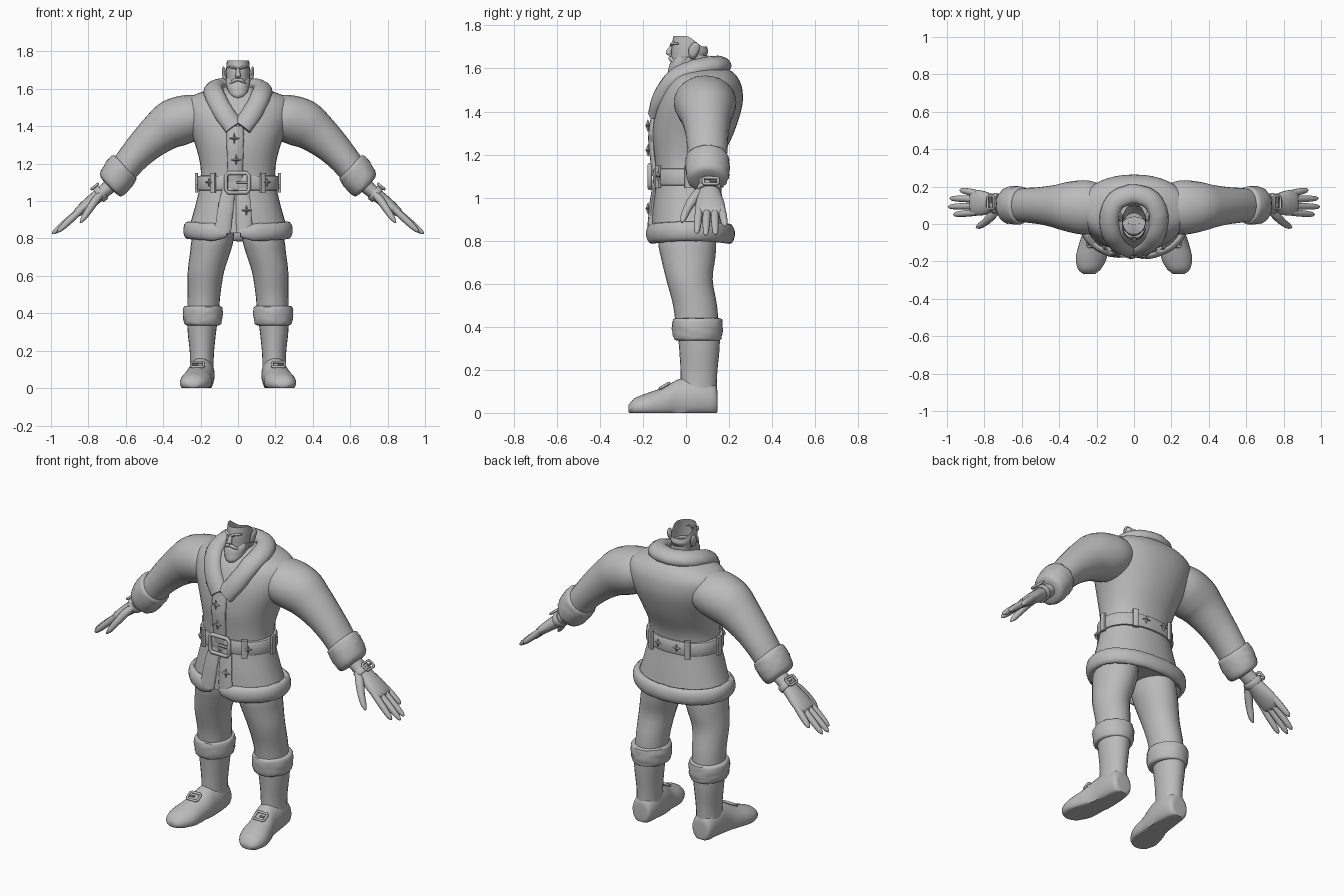
import bpy, bmesh, math, random
from mathutils import Vector as V

random.seed(3)
grey = bpy.data.materials.new("plain grey")
grey.diffuse_color = (0.5, 0.5, 0.5, 1)


def finish(name, bm, mirror=False, angle=50):
    bmesh.ops.recalc_face_normals(bm, faces=bm.faces)
    me = bpy.data.meshes.new(name)
    bm.to_mesh(me)
    bm.free()
    for p in me.polygons:
        p.use_smooth = True
    me.set_sharp_from_angle(angle=math.radians(angle))
    me.materials.append(grey)
    ob = bpy.data.objects.new(name, me)
    bpy.context.collection.objects.link(ob)
    if mirror:
        m = ob.modifiers.new("mirror", 'MIRROR')
        m.use_mirror_merge = False
    return ob


def spline(rows, k, closed=False):
    """Catmull-Rom interpolation of number rows."""
    n, out = len(rows), []
    get = (lambda i: rows[i % n]) if closed else (lambda i: rows[max(0, min(n - 1, i))])
    for i in range(n if closed else n - 1):
        for j in range(k):
            t = j / k
            out.append([0.5 * (2 * b + (c - a) * t + (2 * a - 5 * b + 4 * c - d) * t * t
                               + (3 * b - a - 3 * c + d) * t ** 3)
                        for a, b, c, d in zip(get(i - 1), get(i), get(i + 1), get(i + 2))])
    return out if closed else out + [list(rows[-1])]


def tube(name, rows, up, axis=None, n=20, k=4, e=2.0, closed=False, mirror=False,
         fur=0.0, caps=True, shape=None, angle=50):
    """Skin ellipses (x, y, z, radius along up, radius across) along a path."""
    rows = spline(rows, k, closed)
    pts, m = [V(r[:3]) for r in rows], len(rows)
    bm, rings = bmesh.new(), []
    for i, r in enumerate(rows):
        if axis:
            t = V(axis)
        elif closed:
            t = (pts[(i + 1) % m] - pts[i - 1]).normalized()
        else:
            t = (pts[min(i + 1, m - 1)] - pts[max(i - 1, 0)]).normalized()
        u = V(up(pts[i]) if callable(up) else up)
        a = (u - t * u.dot(t)).normalized()
        b = t.cross(a)
        ring = []
        for j in range(n):
            th = 2 * math.pi * j / n
            c, s = math.cos(th), math.sin(th)
            f = 1 + random.uniform(-fur, fur)
            co = pts[i] + a * (r[3] * f * math.copysign(abs(c) ** (2 / e), c)) \
                + b * (r[4] * f * math.copysign(abs(s) ** (2 / e), s))
            ring.append(bm.verts.new(shape(co) if shape else co))
        rings.append(ring)
    for i in range(m if closed else m - 1):
        p, q = rings[i], rings[(i + 1) % m]
        for j in range(n):
            bm.faces.new((p[j], p[(j + 1) % n], q[(j + 1) % n], q[j]))
    if caps and not closed:
        bm.faces.new(rings[0])
        bm.faces.new(rings[-1])
    return finish(name, bm, mirror, angle)


def frame(name, c, u, v, w, h, r, mirror=False):
    """Rectangular buckle frame with a centre prong."""
    c, u, v = V(c), V(u).normalized(), V(v).normalized()
    nrm = u.cross(v)
    rows = [(*(c + u * w * x + v * h * y), r, r)
            for x, y in ((-1, -.7), (-.8, -1), (.8, -1), (1, -.7), (1, .7), (.8, 1), (-.8, 1), (-1, .7))]
    tube(name, rows, nrm, n=8, k=1, closed=True, mirror=mirror)
    prong = [(*(c + u * w * x), r * .8, r * .8) for x in (-.1, 1)]
    tube(name + "_prong", prong, nrm, n=6, k=1, mirror=mirror)


def star(name, c, nrm, r, mirror=False):
    """Raised four-pointed stud."""
    c, nrm = V(c), V(nrm).normalized()
    side = nrm.cross(V((0, 0, 1))).normalized()
    up = side.cross(nrm)
    bm = bmesh.new()
    rim = []
    for i in range(8):
        q = r if i % 2 == 0 else r * .32
        th = i * math.pi / 4
        rim.append(bm.verts.new(c + side * q * math.cos(th) + up * q * math.sin(th)))
    tip, base = bm.verts.new(c + nrm * .012), bm.verts.new(c - nrm * .01)
    for i in range(8):
        bm.faces.new((rim[i], rim[(i + 1) % 8], tip))
        bm.faces.new((rim[i], rim[(i + 1) % 8], base))
    finish(name, bm, mirror, 20)


X, Y, Z = (1, 0, 0), (0, 1, 0), (0, 0, 1)

# Coat: height, half width, front y, back y
coat = [(.83, .272, -.165, .195), (.95, .235, -.157, .178), (1.08, .205, -.14, .158),
        (1.18, .2, -.145, .168), (1.3, .228, -.155, .222), (1.42, .275, -.14, .26),
        (1.5, .29, -.11, .262), (1.55, .265, -.08, .245), (1.585, .19, -.045, .215),
        (1.61, .1, 0, .16)]
tube("coat", [(0, (f + b) / 2, z, w, (b - f) / 2) for z, w, f, b in coat], X, Z, n=40, e=2.2)

# Sleeves, fur cuffs
arm_dir = (.72, 0, -.69)
tube("sleeve", [(.16, .085, 1.46, .1, .12), (.25, .088, 1.445, .125, .145), (.345, .092, 1.415, .13, .135),
                (.42, .095, 1.365, .112, .115), (.5, .098, 1.295, .094, .1), (.57, .1, 1.22, .082, .093),
                (.64, .1, 1.13, .075, .085)], (.6, 0, .8), n=24, mirror=True)
tube("sleeve_cuff", [(.6, .1, 1.19, .06, .06), (.605, .1, 1.182, .088, .096), (.625, .1, 1.158, .096, .104),
                     (.655, .1, 1.118, .094, .102), (.682, .1, 1.082, .08, .09), (.688, .1, 1.075, .045, .05)],
     X, arm_dir, n=28, k=3, mirror=True, fur=.025)

# Hands: palm, four fingers, thumb
hn = (.63, 0, .77)
tube("palm", [(.66, .105, 1.1, .04, .05), (.72, .108, 1.05, .036, .045), (.77, .11, 1.01, .034, .055),
              (.82, .112, .97, .03, .068), (.862, .115, .935, .022, .066), (.875, .115, .925, .008, .05)],
     hn, n=18, mirror=True)
for nm, y0, y1, tx, tz in (("index", .062, .05, .965, .835), ("middle", .097, .092, .993, .825),
                           ("ring", .132, .137, .985, .828), ("little", .164, .182, .93, .868)):
    a, b = V((.84, y0, .953)), V((tx, y1, tz))
    tube(nm + "_finger", [(*a.lerp(b, t), r, r) for t, r in
                          ((0, .018), (.4, .0185), (.75, .016), (.93, .011), (1, .003))],
         hn, n=10, k=3, mirror=True)
tube("thumb", [(.735, .075, 1.035, .02, .025), (.765, .04, 1.0, .022, .024), (.795, .01, .955, .019, .02),
               (.825, -.01, .91, .015, .016), (.843, -.018, .885, .004, .005)], hn, n=12, mirror=True)

# Wrist strap with buckle
tube("wrist_strap", [(.722, .108, 1.05, .042, .052), (.727, .108, 1.046, .046, .056),
                     (.743, .108, 1.032, .046, .058), (.748, .108, 1.028, .042, .054)],
     hn, n=20, k=1, mirror=True)
frame("wrist_buckle", (.766, .115, 1.078), Y, (.77, 0, -.63), .035, .022, .007, True)

# Fur collar, front placket, skirt edging and hem
side = [(.095, .125, 1.617), (.132, .04, 1.6), (.12, -.055, 1.555), (.075, -.115, 1.47), (.02, -.145, 1.395)]
collar = [(-x, y, z) for x, y, z in reversed(side)] + [(0, .16, 1.62)] + side
tube("fur_collar", [(*p, .038 - .008 * (abs(p[0]) < .03 and p[1] < 0), .054) for p in collar],
     lambda p: p - V((0, .06, 1.3)), n=14, k=5, fur=.035)
tube("coat_placket", [(-.015, -.143, 1.4, .015, .045), (-.015, -.158, 1.3, .017, .046),
                      (-.015, -.152, 1.2, .017, .043), (-.015, -.142, 1.1, .015, .04)],
     (0, -1, 0), n=14, k=6, fur=.05)
for nm, x0, x1 in (("left", .025, .035), ("right", -.05, -.085)):
    tube("skirt_edge_" + nm, [(x0, -.142, 1.07, .012, .035), ((x0 + x1) / 2, -.158, .95, .014, .042),
                              (x1, -.165, .83, .016, .045)], (0, -1, 0), n=14, k=6, fur=.05)
hem = []
for i in range(25):
    th = math.radians(-88 + 347 * i / 24)
    c, s = math.cos(th), math.sin(th)
    end = .55 if i in (0, 24) else 1
    hem.append((.268 * math.copysign(abs(c) ** .92, c), .017 + .185 * math.copysign(abs(s) ** .92, s),
                .832 + .012 * c * c, .046 * end, .025 * end))
tube("fur_hem", hem, Z, n=14, k=3, fur=.04)

# Belt, loops, buckle and studs
tube("belt", [(0, .009, z, w, w - .056) for z, w in
              ((1.055, .2), (1.058, .216), (1.068, .22), (1.125, .218), (1.134, .213), (1.137, .195))],
     X, Z, n=40, k=1, e=2.2, angle=40)
frame("belt_buckle", (-.003, -.168, 1.098), X, Z, .062, .052, .011)
for i, deg in enumerate((-55, 0, 60)):
    th = math.radians(deg)
    x, y = .222 * math.cos(th) ** .91, .009 + .167 * math.copysign(abs(math.sin(th)) ** .91, math.sin(th))
    tube("belt_loop_%d" % i, [(x, y, 1.045, .009, .016), (x, y, 1.15, .009, .016)],
         (x, y * 1.4, 0), Z, n=12, k=1, e=5, mirror=True)
star("belt_stud_front", (.155, -.128, 1.1), (.5, -1, 0), .026, True)
star("belt_stud_back", (.06, .174, 1.1), (.2, 1, 0), .026, True)
star("coat_stud_top", (-.02, -.177, 1.335), (0, -1, 0), .03)
star("coat_stud_middle", (-.01, -.176, 1.22), (0, -1, 0), .03)
star("coat_stud_skirt", (.045, -.176, .95), (0, -1, 0), .03)

# Trousers, boots, boot fur
tube("trouser_leg", [(.115, 0, .95, .1, .13), (.135, .005, .8, .112, .135), (.15, .01, .72, .107, .126),
                     (.172, .016, .62, .097, .108), (.182, .042, .5, .088, .102), (.187, .052, .4, .085, .1)],
     X, Z, n=24, mirror=True)
tube("boot_shaft", [(.188, .058, .4, .084, .1), (.193, .062, .3, .076, .094), (.193, .06, .18, .064, .085),
                    (.195, .057, .07, .064, .085)], X, Z, n=24, mirror=True)
tube("boot_fur", [(.188, .053, .44, .08, .095), (.188, .053, .435, .1, .113), (.188, .053, .405, .107, .118),
                  (.188, .053, .365, .104, .115), (.188, .055, .34, .096, .108), (.188, .057, .335, .075, .09)],
     X, Z, n=28, k=3, mirror=True, fur=.025)
tube("boot_foot", [(.195, .146, .05, .03, .03), (.195, .135, .06, .075, .058), (.195, .06, .07, .1, .07),
                   (.2, -.03, .06, .098, .07), (.215, -.1, .04, .08, .077), (.228, -.18, .03, .062, .083),
                   (.238, -.24, .025, .042, .062), (.24, -.268, .02, .015, .03)],
     Z, (0, -1, 0), n=28, mirror=True, shape=lambda p: V((p.x, p.y, max(p.z, 0))))
frame("boot_buckle", (.217, -.1, .126), X, (0, .85, .5), .034, .024, .007, True)

# Open-topped head with neck, beard, nose, brows, moustache and ears
tube("neck", [(0, .05, 1.5, .07, .075), (0, .05, 1.58, .055, .06), (0, .05, 1.66, .052, .055)], X, Z, caps=False)


def slope(p):
    return V((p.x, p.y, p.z - max(0, min(.05, (p.y - .01) * .8)) * max(0, min(1, (p.z - 1.66) / .08))))


tube("head", [(0, -.03, 1.56, .03, .035), (0, -.01, 1.6, .055, .06), (0, .01, 1.65, .062, .078),
              (0, .018, 1.7, .064, .085), (0, .02, 1.752, .06, .078)], X, Z, n=24, caps=False, shape=slope)
tube("beard", [(0, -.068, 1.548, .008, .008), (0, -.06, 1.565, .035, .028), (0, -.035, 1.595, .056, .048),
               (0, -.02, 1.63, .063, .052), (0, -.005, 1.655, .066, .045)], X, Z, n=20, k=3, fur=.04)
tube("nose", [(0, -.062, 1.71, .009, .009), (0, -.077, 1.685, .012, .013), (0, -.08, 1.668, .015, .014),
              (0, -.072, 1.66, .008, .008)], X, Z, n=10, k=3)
tube("brow", [(.006, -.068, 1.708, .006, .008), (.03, -.062, 1.716, .007, .008), (.054, -.036, 1.715, .004, .004)],
     Z, n=8, mirror=True)
tube("moustache", [(0, -.073, 1.65, .008, .009), (.022, -.07, 1.644, .01, .01), (.045, -.05, 1.625, .004, .004)],
     Z, n=8, mirror=True)
tube("ear", [(.06, .03, 1.645, .008, .01), (.07, .032, 1.66, .012, .018), (.074, .038, 1.69, .012, .026),
             (.078, .042, 1.71, .008, .018), (.078, .042, 1.72, .002, .006)], X, Z, n=12, mirror=True)
